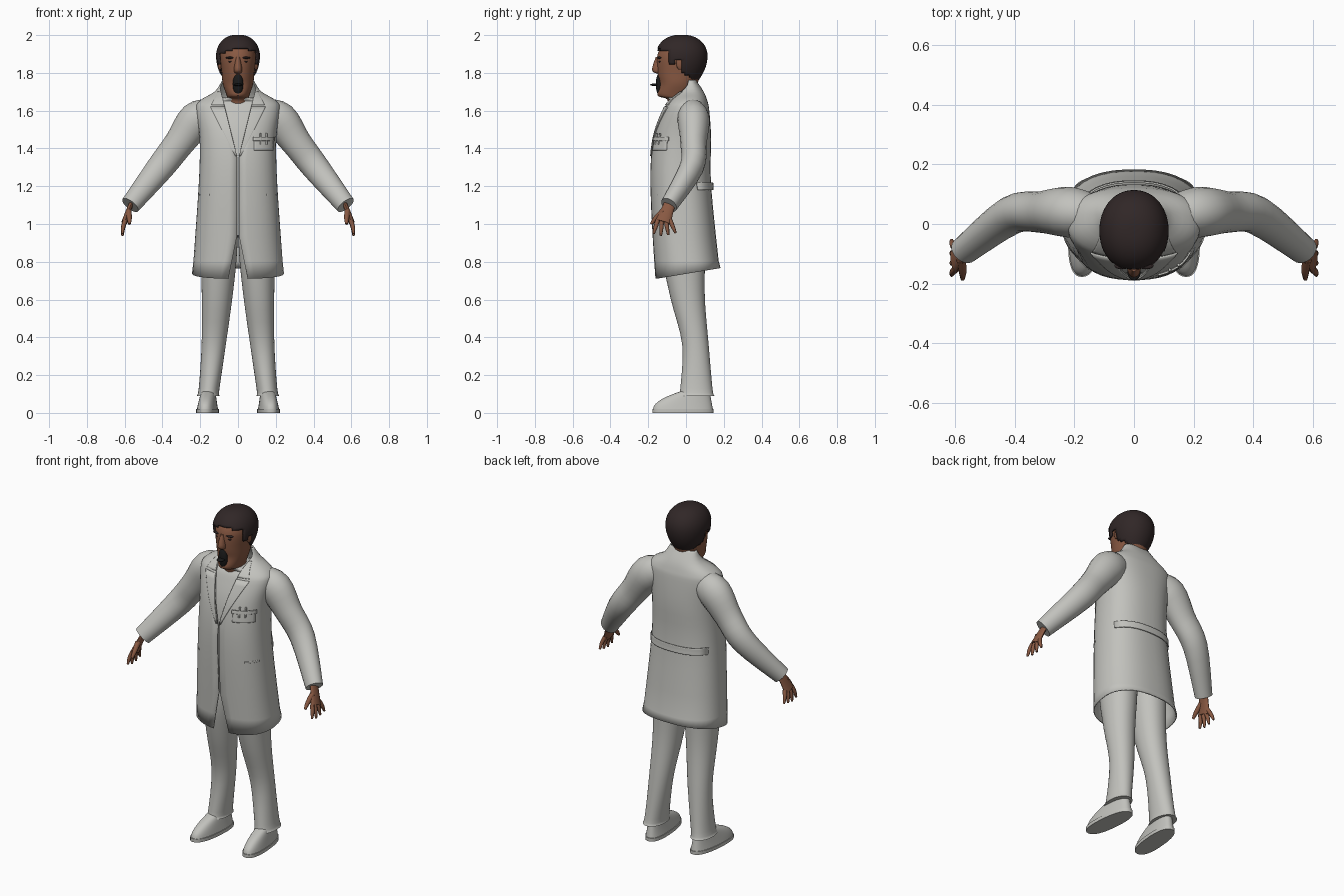
import bpy, bmesh, math
from math import sin, cos, pi, tau
from mathutils import Vector

cube = bpy.data.objects.get("Cube")
if cube:
    bpy.data.objects.remove(cube, do_unlink=True)


def material(name, *rgb):
    m = bpy.data.materials.new(name)
    m.use_nodes = True
    m.diffuse_color = (*rgb, 1)
    m.node_tree.nodes["Principled BSDF"].inputs["Base Color"].default_value = (*rgb, 1)
    return m


CLOTH = material("pale grey cloth", .54, .54, .51)
SKIN = material("brown skin", .25, .1, .055)
HAIR = material("dark brown hair", .03, .02, .02)
BEARD = material("black beard", .01, .01, .01)


def loft(name, rows, mat, closed=True, thick=0, drop=None):
    """Skin a list of point rows; drop removes faces whose centre meets a rule."""
    bm = bmesh.new()
    grid = [[bm.verts.new(point) for point in row] for row in rows]
    count = len(grid[0])
    for low, high in zip(grid, grid[1:]):
        for i in range(count if closed else count - 1):
            j = (i + 1) % count
            bm.faces.new((low[i], low[j], high[j], high[i]))
    if closed:
        bm.faces.new(grid[0])
        bm.faces.new(grid[-1])
    if drop:
        gone = [face for face in bm.faces if drop(face.calc_center_median())]
        bmesh.ops.delete(bm, geom=gone, context='FACES')
    bmesh.ops.recalc_face_normals(bm, faces=bm.faces)
    mesh = bpy.data.meshes.new(name)
    bm.to_mesh(mesh)
    bm.free()
    mesh.materials.append(mat)
    for polygon in mesh.polygons:
        polygon.use_smooth = True
    mesh.set_sharp_from_angle(angle=pi / 4)
    ob = bpy.data.objects.new(name, mesh)
    bpy.context.collection.objects.link(ob)
    if thick:
        solid = ob.modifiers.new("thickness", 'SOLIDIFY')
        solid.thickness, solid.offset = thick, 0


def spline(keys, steps=4):
    """Smooth curve through a few key rows of numbers."""
    keys = [Vector(key) for key in keys]
    last = len(keys) - 1
    rows = []
    for i in range(last):
        a, b = keys[i], keys[i + 1]
        go = (b - keys[max(i - 1, 0)]) / 2
        stop = (keys[min(i + 2, last)] - a) / 2
        for k in range(steps):
            t = k / steps
            ease = t * t * (3 - 2 * t)
            rows.append(a + (b - a) * ease + go * t * (1 - t) ** 2 - stop * t * t * (1 - t))
    return rows + [keys[-1]]


def power(value, exponent):
    return math.copysign(abs(value) ** exponent, value)


def ring(z, width, front, back, gap=0, centre=0, n=2.4, segs=40, closed=True):
    """Rounded outline at height z, starting at the front, with an optional gap there."""
    middle, half = (front + back) / 2, (back - front) / 2
    start = math.asin(min(gap / width, .95) ** (n / 2))
    points = []
    for i in range(segs):
        t = start + (tau - 2 * start) * i / (segs if closed else segs - 1)
        points.append(Vector((centre + width * power(sin(t), 2 / n),
                              middle - half * power(cos(t), 2 / n), z)))
    return points


def tube(name, keys, mat, side=1, across=1, segs=14):
    """Limb through (x, y, z, radius) keys; across scales the other radius."""
    path = spline([(side * x, y, z, r) for x, y, z, r in keys])
    points = [row.to_3d() for row in path]
    rows = []
    for i, point in enumerate(points):
        along = (points[min(i + 1, len(points) - 1)] - points[max(i - 1, 0)]).normalized()
        u = (Vector((0, 1, 0)) - along * along.y).normalized() * path[i].w
        v = along.cross(u) * across
        rows.append([point + u * cos(k * tau / segs) + v * sin(k * tau / segs)
                     for k in range(segs)])
    loft(name, rows, mat)


def ball(name, centre, radii, mat):
    """Ellipsoid stacked from rings."""
    x, y, z = centre
    rx, ry, rz = radii
    angles = [pi * i / 10 for i in range(1, 10)]
    loft(name, [ring(z - rz * cos(a), rx * sin(a), y - ry * sin(a), y + ry * sin(a),
                     centre=x, n=2, segs=16) for a in angles], mat)


# Coat keys: height, half width, front, back
COAT = spline([(.71, .24, -.16, .18), (1.2, .205, -.185, .13), (1.45, .2, -.17, .13),
               (1.6, .22, -.12, .12), (1.65, .2, -.09, .11), (1.7, .12, -.04, .09),
               (1.76, .08, 0, .05)])


def opening(z):
    """Half width of the front gap: splayed hem, closed waist, open neck."""
    return .005 + max(0, .94 - z) / 5 + max(0, z - 1.36) / 4


coat = [ring(*row, gap=opening(row[0]), closed=False) for row in COAT]
for point in coat[0]:
    point.z += (point.y + .16) / 6
loft("coat", coat, CLOTH, closed=False, thick=.007)


def surface(x, z, out, facing=-1):
    """Point just off the coat's front (-1) or back (1)."""
    low, high = next(pair for pair in zip(COAT, COAT[1:]) if pair[1][0] >= z)
    row = low.lerp(high, (z - low[0]) / (high[0] - low[0]))
    bulge = max(0, 1 - abs(x / row[1]) ** 2.4) ** (1 / 2.4)
    return Vector((x, (row[2] + row[3]) / 2 + facing * ((row[3] - row[2]) / 2 * bulge + out), z))


def patch(name, bottom, top, inner, outer, side=1, facing=-1, out=.006):
    """Thin plate on the coat between two edge rules."""
    rows = []
    for i in range(9):
        z = bottom + (top - bottom) * i / 8
        a, b = inner(z), outer(z)
        rows.append([surface(side * (a + (b - a) * k / 12), z, out, facing) for k in range(13)])
    loft(name, rows, CLOTH, closed=False, thick=.006)


# Shirt under the coat, closing at the neck
shirt = [ring(z, w * .93, f * .93, b * .9) for z, w, f, b in COAT if .9 < z < 1.65]
loft("shirt", shirt + [ring(1.67, .08, -.1, .06)], CLOTH)

# Breast pocket, pens and back belt
patch("breast_pocket", 1.39, 1.45, lambda z: .085, lambda z: .185)
patch("breast_pocket_flap", 1.44, 1.46, lambda z: .08, lambda z: .19, out=.01)
for name, x in (("inner_pen", .12), ("outer_pen", .15)):
    tube(name, [(*surface(x, z, .009), .005) for z in (1.42, 1.48)], CLOTH, segs=8)
patch("back_belt", 1.18, 1.22, lambda z: -.19, lambda z: .19, facing=1, out=.012)

# Trouser keys: height, half width, front, back
LEG = spline([(.09, .06, -.04, .15), (.13, .055, -.03, .14), (.36, .064, -.02, .12),
              (.6, .08, -.08, .1), (.8, .094, -.12, .1), (.96, .1, -.12, .1)])


def shoe_ring(z, side, rise, grow=0):
    """Outline that shrinks towards the ankle as it rises; the toe turns out."""
    points = ring(z, .053 - rise / 50 + grow, -.174 + rise ** 2 / 5 - grow,
                  .142 - rise / 50 + grow, centre=side * .16)
    for point in points:
        point.x -= side * point.y / 12
    return points


for label, side in (("left", 1), ("right", -1)):
    # Lapel, collar and hip pocket
    patch(f"{label}_lapel", 1.36, 1.62, opening, lambda z: .015 + (z - 1.36) / 2, side)
    patch(f"{label}_collar", 1.63, 1.7, opening, lambda z: .14 - (z - 1.63) / 2, side)
    patch(f"{label}_hip_pocket", 1.15, 1.16, lambda z: .15, lambda z: .2, side, out=.003)

    # Leg and shoe
    loft(f"{label}_trouser_leg", [ring(*row, centre=side * (.1 + .07 * (1 - row[0]) ** 2),
                                       n=2.1) for row in LEG], CLOTH)
    loft(f"{label}_shoe", [shoe_ring(.02 + .11 * i / 8, side, i / 8) for i in range(9)], CLOTH)
    loft(f"{label}_sole", [shoe_ring(z, side, 0, .004) for z in (0, .02)], CLOTH)

    # Arm and hand
    tube(f"{label}_sleeve", [(.14, .03, 1.58, .07), (.22, .04, 1.55, .085), (.31, .04, 1.43, .07),
                             (.41, .03, 1.3, .064), (.57, -.09, 1.1, .046)],
         CLOTH, side, 1.14, segs=20)
    tube(f"{label}_palm", [(.56, -.08, 1.12, .03), (.58, -.1, 1.07, .034), (.6, -.12, 1.01, .042)],
         SKIN, side, .4)
    tube(f"{label}_thumb", [(.58, -.12, 1.07, .016), (.575, -.16, 1.03, .013),
                            (.575, -.185, 1, .007)], SKIN, side, segs=8)
    for i, finger in enumerate(("index", "middle", "ring", "little")):
        y, length = -.15 + .022 * i, .085 - .01 * abs(i - 1.3)
        tip = y - .022 + .017 * i
        tube(f"{label}_{finger}_finger",
             [(.597, y, 1.02, .012), (.608, (y + tip) / 2, 1.02 - length / 2, .011),
              (.612, tip, 1.02 - length, .006)], SKIN, side, segs=8)

    # Ear, brow and eye
    ball(f"{label}_ear", (side * .095, -.03, 1.85), (.012, .022, .035), SKIN)
    ball(f"{label}_brow", (side * .04, -.14, 1.88), (.026, .012, .006), HAIR)
    ball(f"{label}_eye", (side * .037, -.138, 1.86), (.015, .008, .005), HAIR)

# Head and nose keys: height, half width, front, back
HEAD = spline([(1.6, .07, -.09, .04), (1.66, .06, -.1, .04), (1.68, .06, -.15, .05),
               (1.74, .08, -.14, .06), (1.8, .086, -.15, .08), (1.9, .093, -.15, .09),
               (1.98, .06, -.1, .06)])
loft("head", [ring(*row, n=2.1) for row in HEAD], SKIN)
NOSE = spline([(1.795, .014, -.15, -.12), (1.815, .022, -.18, -.12), (1.885, .011, -.16, -.12)])
loft("nose", [ring(*row, n=2, segs=16) for row in NOSE], SKIN)

# Goatee and jutting moustache
ball("goatee", (0, -.14, 1.74), (.028, .02, .06), BEARD)
ball("moustache", (0, -.162, 1.737), (.022, .028, .007), BEARD)


def hair_ring(z, scale):
    return ring(z, .112 * scale, -.023 - .133 * scale, -.023 + .133 * scale, n=2.1, segs=48)


def face_opening(c):
    """Fringe, temple, ear and nape edges of the hair."""
    if c.y < -.085:
        return c.z < 1.925 - .3 * max(0, abs(c.x - .015) - .03)
    return c.y < .02 and c.z < (1.84 if c.y < -.055 else 1.87 if c.y < -.015 else 1.79)


# Hair: tapered nape below, domed crown above
nape = [hair_ring(1.89 - .135 * t, 1 - .4 * t * t) for t in (1 - i / 12 for i in range(12))]
crown = [hair_ring(1.89 + .108 * sin(a), cos(a) ** .85) for a in (pi * i / 26 for i in range(13))]
loft("hair", nape + crown, HAIR, thick=.008, drop=face_opening)
